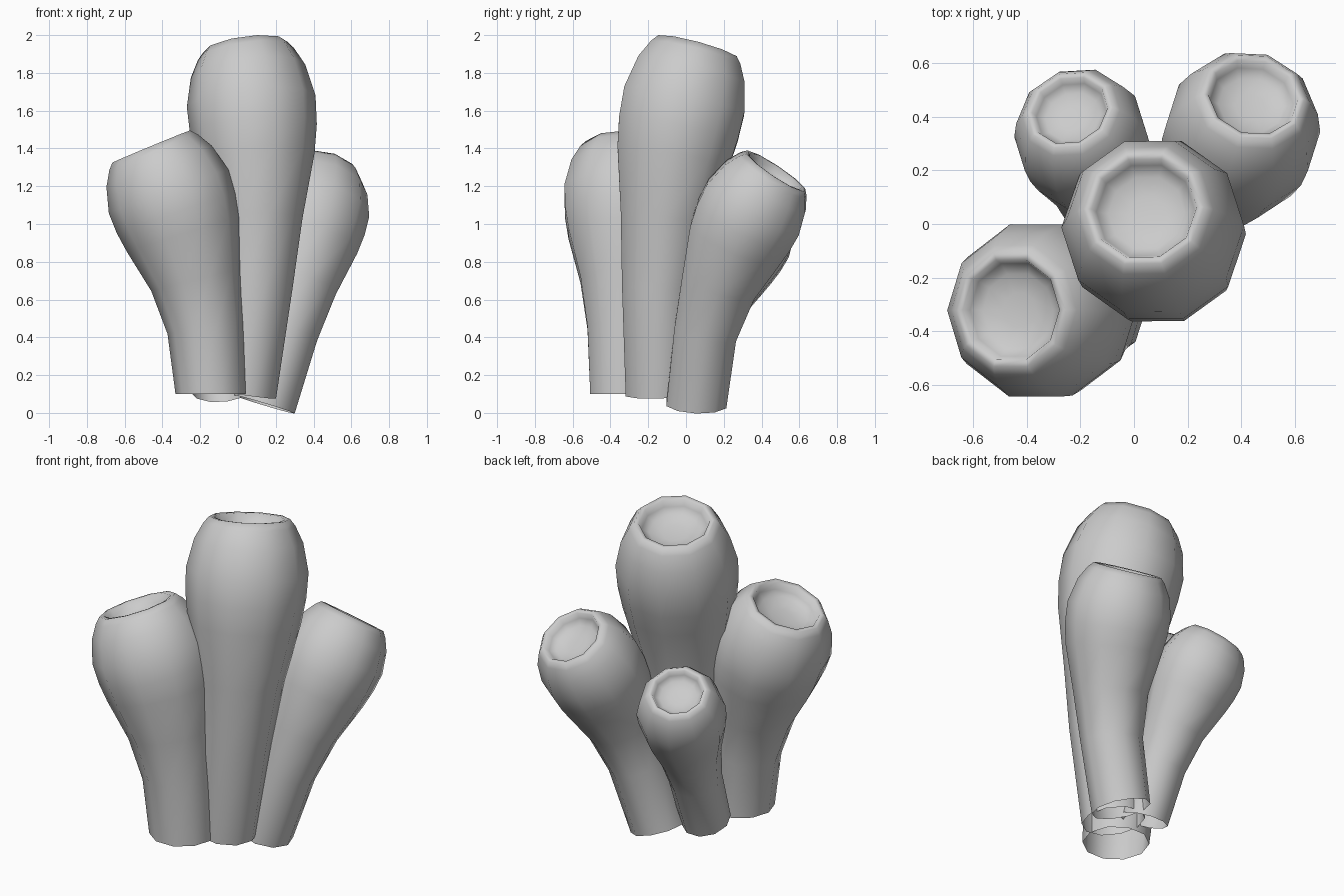
import bpy, bmesh, math
from mathutils import Vector

default = bpy.data.objects.get("Cube")
if default:
    bpy.data.objects.remove(default, do_unlink=True)

# One stone-grey material
grey = bpy.data.materials.new("stone_grey")
grey.use_nodes = True
GREY = (0.6, 0.6, 0.6, 1)
grey.diffuse_color = GREY
grey.node_tree.nodes["Principled BSDF"].inputs["Base Color"].default_value = GREY

SIDES = 10
# Outer wall above the foot: position along the tube, share of the widest radius
WALL = [(.3, .6), (.5, .72), (.68, .925), (.76, .985), (.84, 1),
        (.93, .89), (.98, .75), (1, .66)]
# Dished mouth: depth below the rim and radius share
MOUTH = [(.01, .58), (.13, .54), (.21, .42), (.25, .2)]


def tube(name, base, bend, top, foot, radius):
    """Bulging tube swept along a quadratic curve, open below, dished mouth above."""
    a, b, c = Vector(base), Vector(bend), Vector(top)
    bm = bmesh.new()

    def ring(centre, axis, r):
        turn = Vector((0, 0, 1)).rotation_difference(axis)
        angles = [math.tau * i / SIDES for i in range(SIDES)]
        return [bm.verts.new(centre + turn @ Vector((r * math.cos(t), r * math.sin(t), 0)))
                for t in angles]

    rings = [ring(a, (b - a).normalized(), foot)]
    for u, share in WALL:
        centre = a * (1 - u) ** 2 + b * 2 * u * (1 - u) + c * u * u
        axis = ((b - a) * (1 - u) + (c - b) * u).normalized()
        rings.append(ring(centre, axis, radius * share))
    axis = (c - b).normalized()
    for depth, share in MOUTH:
        rings.append(ring(c - axis * depth * radius, axis, radius * share))

    for low, high in zip(rings, rings[1:]):
        for i in range(SIDES):
            j = (i + 1) % SIDES
            bm.faces.new((low[i], low[j], high[j], high[i]))
    bm.faces.new(rings[-1])
    for face in bm.faces:
        face.smooth = True

    mesh = bpy.data.meshes.new(name)
    bm.to_mesh(mesh)
    bm.free()
    mesh.materials.append(grey)
    obj = bpy.data.objects.new(name, mesh)
    bpy.context.collection.objects.link(obj)


# Cluster of four tubes: base, bend point, mouth centre, foot radius, widest radius
tube("tall_centre_tube", (.025, -.15, .1), (.16, -.18, 1.05), (.037, .06, 1.935), .178, .342)
tube("front_right_tube", (-.145, -.33, .1), (-.145, -.33, .65), (-.46, -.32, 1.41), .186, .337)
tube("back_left_tube", (.14, .055, .045), (.335, .08, .69), (.445, .475, 1.28), .167, .292)
tube("back_right_tube", (-.105, -.045, .105), (-.11, .145, .62), (-.24, .425, 1.105), .14, .25)
